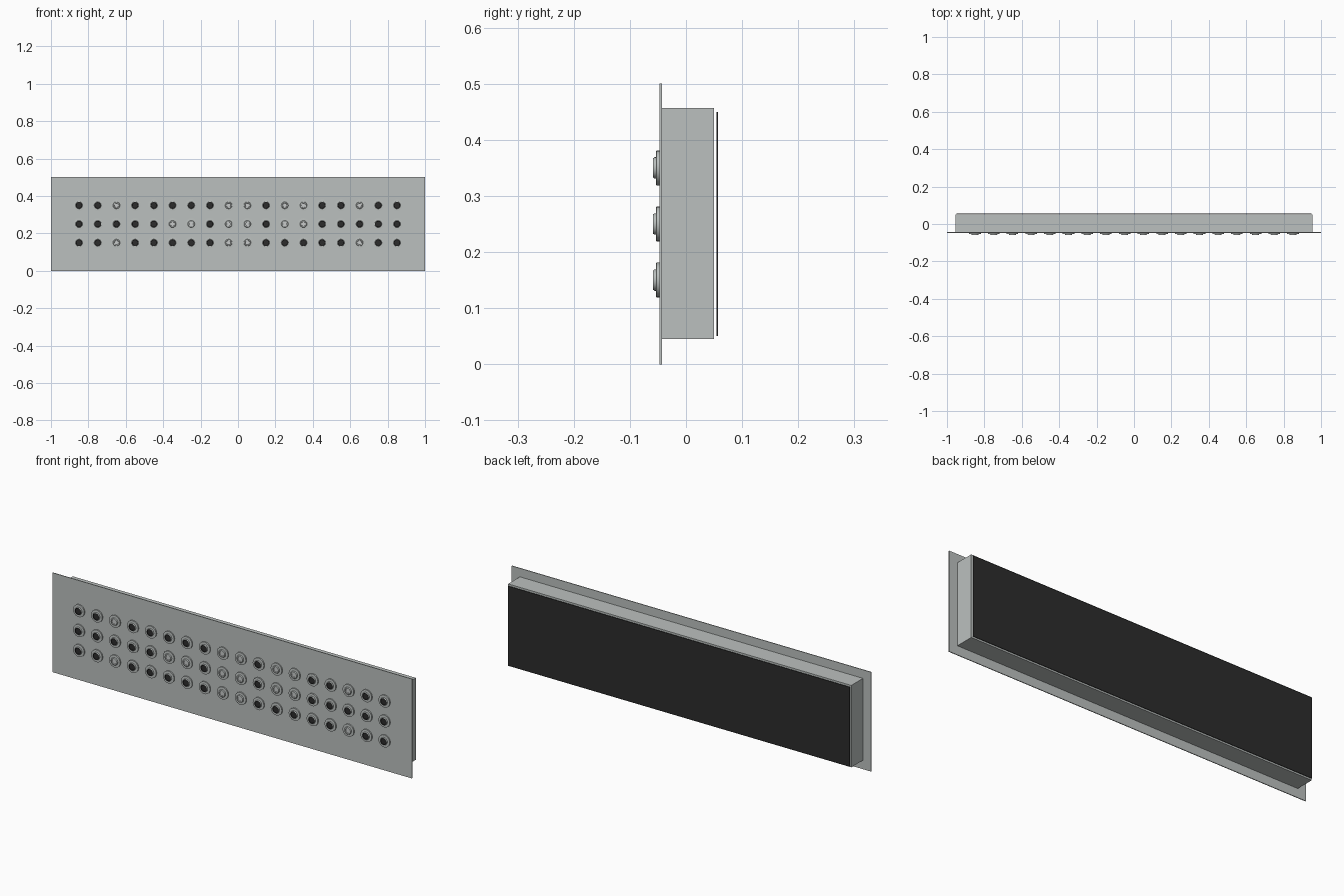
import bpy, bmesh, math
from mathutils import Matrix, Vector

cube = bpy.data.objects.get("Cube")
if cube:
    bpy.data.objects.remove(cube, do_unlink=True)


def material(name, rgb):
    m = bpy.data.materials.new(name)
    m.use_nodes = True
    color = (*rgb, 1)
    m.diffuse_color = color
    m.node_tree.nodes["Principled BSDF"].inputs["Base Color"].default_value = color
    return m


GREY = material("panel grey", (0.50, 0.53, 0.52))
BLACK = material("black", (0.025, 0.025, 0.025))
STEEL = material("light steel", (0.58, 0.60, 0.60))


def box(name, low, high, mat):
    low, high = Vector(low), Vector(high)
    bpy.ops.mesh.primitive_cube_add(size=1, location=(low + high) / 2)
    ob = bpy.context.object
    ob.name = name
    ob.scale = high - low
    bpy.ops.object.transform_apply(location=False, rotation=False)
    ob.data.materials.append(mat)
    return ob


def connector_mesh(name, profile, mats, inner_radius):
    """Revolve (radius, depth) pairs about the y axis."""
    bm = bmesh.new()
    verts = [bm.verts.new((r, y, 0)) for r, y in profile]
    edges = [bm.edges.new(pair) for pair in zip(verts, verts[1:])]
    bmesh.ops.spin(bm, geom=verts + edges, cent=(0, 0, 0), axis=(0, 1, 0),
                   angle=math.tau, steps=24)
    bmesh.ops.remove_doubles(bm, verts=bm.verts, dist=0.00005)
    bmesh.ops.recalc_face_normals(bm, faces=bm.faces)
    # Insert colour covers everything inside the rim
    for f in bm.faces:
        c = f.calc_center_median()
        f.material_index = int(math.hypot(c.x, c.z) < inner_radius)
    mesh = bpy.data.meshes.new(name)
    bm.to_mesh(mesh)
    bm.free()
    for m in mats:
        mesh.materials.append(m)
    return mesh


# Enclosure
box("front_panel", (-1, -0.047, 0), (1, -0.043, 0.5), GREY)
box("housing", (-0.955, -0.043, 0.045), (0.955, 0.05, 0.457), GREY)
box("back_cover", (-0.95, 0.0545, 0.05), (0.95, 0.057, 0.45), BLACK)

# Flange, tapered rim and recessed insert
PANEL_Y = -0.047
flange = [(0.031, PANEL_Y), (0.031, -0.053), (0.019, -0.0535)]
socket = connector_mesh("dark_socket", flange + [
    (0.019, -0.056), (0.017, -0.059), (0.016, -0.059), (0.015, -0.057), (0, -0.057)],
    (GREY, BLACK), 0.0175)
plug = connector_mesh("steel_socket", flange + [
    (0.019, -0.056), (0.017, -0.059), (0.012, -0.059), (0.011, -0.056), (0, -0.056)],
    (GREY, STEEL), 0.0115)

# Steel connectors by column, for the bottom, middle and top rows
steel_columns = [{2, 8, 9, 15}, {5, 6, 8, 9, 11, 12}, {2, 8, 9, 11, 12, 15}]
steel_columns[1] = {5, 6, 8, 9, 11, 12}
steel_columns[2] = {2, 8, 9, 11, 15}
steel_columns[2].add(12)

for row, steel in enumerate(steel_columns):
    for col in range(18):
        mesh = plug if col in steel else socket
        ob = bpy.data.objects.new(f"{mesh.name}_{row + 1}_{col + 1}", mesh)
        ob.location = (-0.85 + 0.1 * col, 0, 0.15 + 0.1 * row)
        bpy.context.collection.objects.link(ob)

# Smooth curved walls with sharp rims
bpy.ops.object.select_all(action='DESELECT')
for mesh in (socket, plug):
    ob = next(o for o in bpy.data.objects if o.data == mesh)
    ob.select_set(True)
    bpy.context.view_layer.objects.active = ob
    mesh.shade_smooth()
    mesh.set_sharp_from_angle(angle=math.radians(30))
